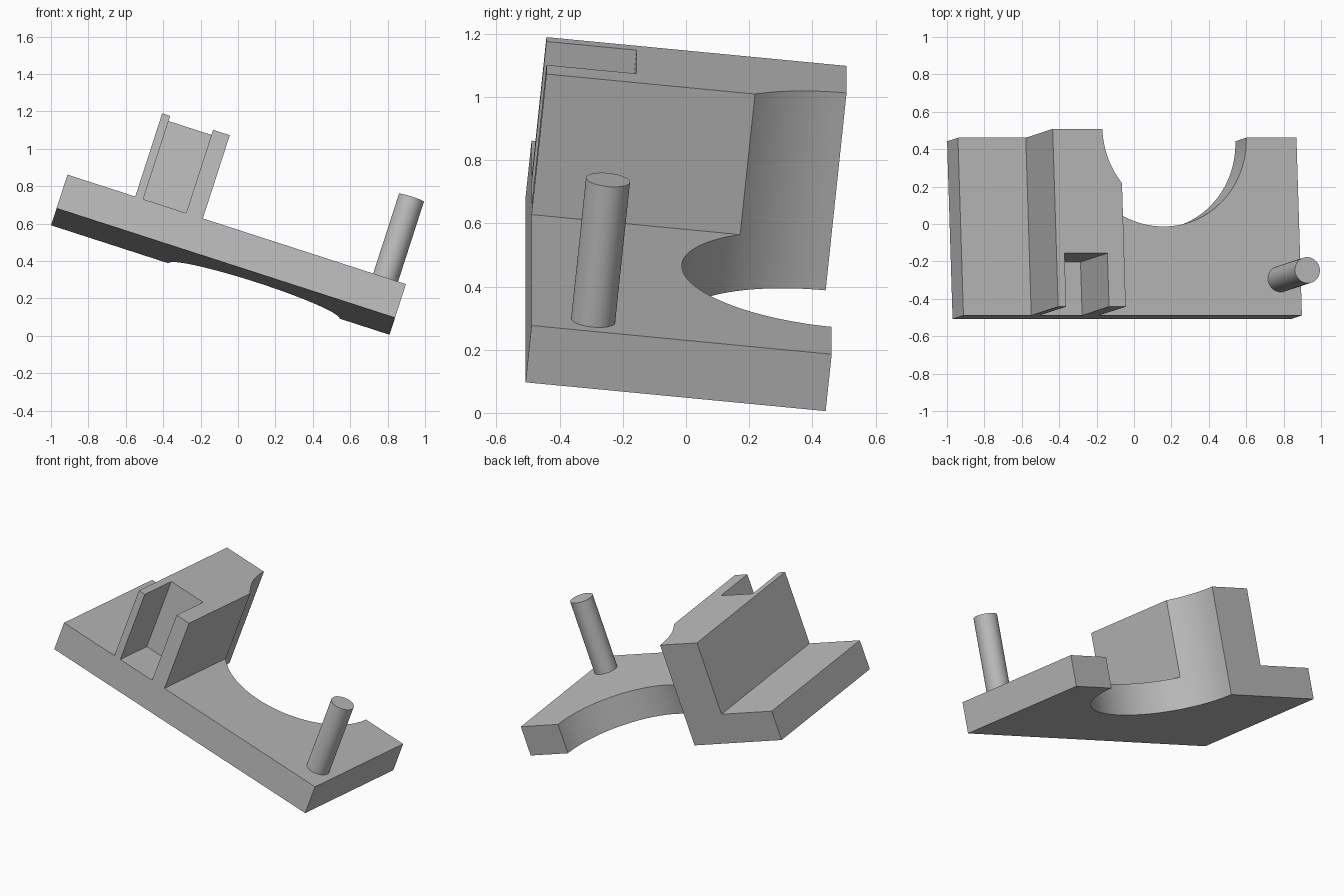
import bpy
import bmesh
from math import radians
from mathutils import Matrix, Vector, Euler

if "Cube" in bpy.data.objects:
    bpy.data.objects.remove(bpy.data.objects["Cube"], do_unlink=True)

# Sizes in the part's own frame: length, depth, height
LENGTH, DEPTH, PLATE, TOP = 1.902, 0.955, 0.19, 0.66
BLOCK_L, BLOCK_R = 0.381, 0.761

# The whole part rests tilted
TILT = Matrix.Translation((-0.97, -0.508, 0.682)) @ Euler(
    (radians(-5.75), radians(17.92), 0)).to_matrix().to_4x4()

grey = bpy.data.materials.new("plain grey")
grey.use_nodes = True
grey.diffuse_color = (0.5, 0.5, 0.5, 1)
grey.node_tree.nodes["Principled BSDF"].inputs["Base Color"].default_value = (0.5, 0.5, 0.5, 1)


def finish(name, bm):
    bmesh.ops.recalc_face_normals(bm, faces=bm.faces)
    mesh = bpy.data.meshes.new(name)
    bm.to_mesh(mesh)
    bm.free()
    mesh.materials.append(grey)
    obj = bpy.data.objects.new(name, mesh)
    obj.matrix_world = TILT
    bpy.context.collection.objects.link(obj)
    return obj


def prism(name, outline, y0, y1):
    """Extrude an x-z outline along the depth."""
    bm = bmesh.new()
    face = bm.faces.new([bm.verts.new((x, y0, z)) for x, z in outline])
    new = bmesh.ops.extrude_face_region(bm, geom=[face])["geom"]
    bmesh.ops.translate(bm, vec=(0, y1 - y0, 0),
                        verts=[v for v in new if isinstance(v, bmesh.types.BMVert)])
    return finish(name, bm)


def cylinder(name, x, y, radius, z0, z1, sides):
    bm = bmesh.new()
    bmesh.ops.create_cone(bm, cap_ends=True, segments=sides, radius1=radius,
                          radius2=radius, depth=z1 - z0,
                          matrix=Matrix.Translation((x, y, (z0 + z1) / 2)))
    return finish(name, bm)


def activate(obj):
    bpy.ops.object.select_all(action='DESELECT')
    obj.select_set(True)
    bpy.context.view_layer.objects.active = obj


def combine(obj, tool, operation):
    mod = obj.modifiers.new(operation, 'BOOLEAN')
    mod.operation, mod.solver, mod.object = operation, 'EXACT', tool
    activate(obj)
    bpy.ops.object.modifier_apply(modifier=mod.name)
    bpy.data.objects.remove(tool, do_unlink=True)


# Base plate with the raised block, as one stepped profile
bracket = prism("bracket", [
    (0, 0), (LENGTH, 0), (LENGTH, PLATE), (BLOCK_R, PLATE),
    (BLOCK_R, TOP), (BLOCK_L, TOP), (BLOCK_L, PLATE), (0, PLATE)], 0, DEPTH)

# Slot in the front of the block, down to the plate
slot = prism("slot_cutter", [
    (0.426, PLATE), (0.667, PLATE), (0.667, TOP + 0.2), (0.426, TOP + 0.2)], -0.2, 0.287)
combine(bracket, slot, 'DIFFERENCE')

# Round recess through the back edge
recess = cylinder("recess_cutter", 1.14, 0.958, 0.48, -0.3, 1, 128)
combine(bracket, recess, 'DIFFERENCE')

# Upright pin
pin = cylinder("pin", 1.788, 0.196, 0.07, PLATE - 0.05, TOP, 64)
combine(bracket, pin, 'UNION')

activate(bracket)
bpy.ops.object.shade_smooth_by_angle(angle=radians(30))
